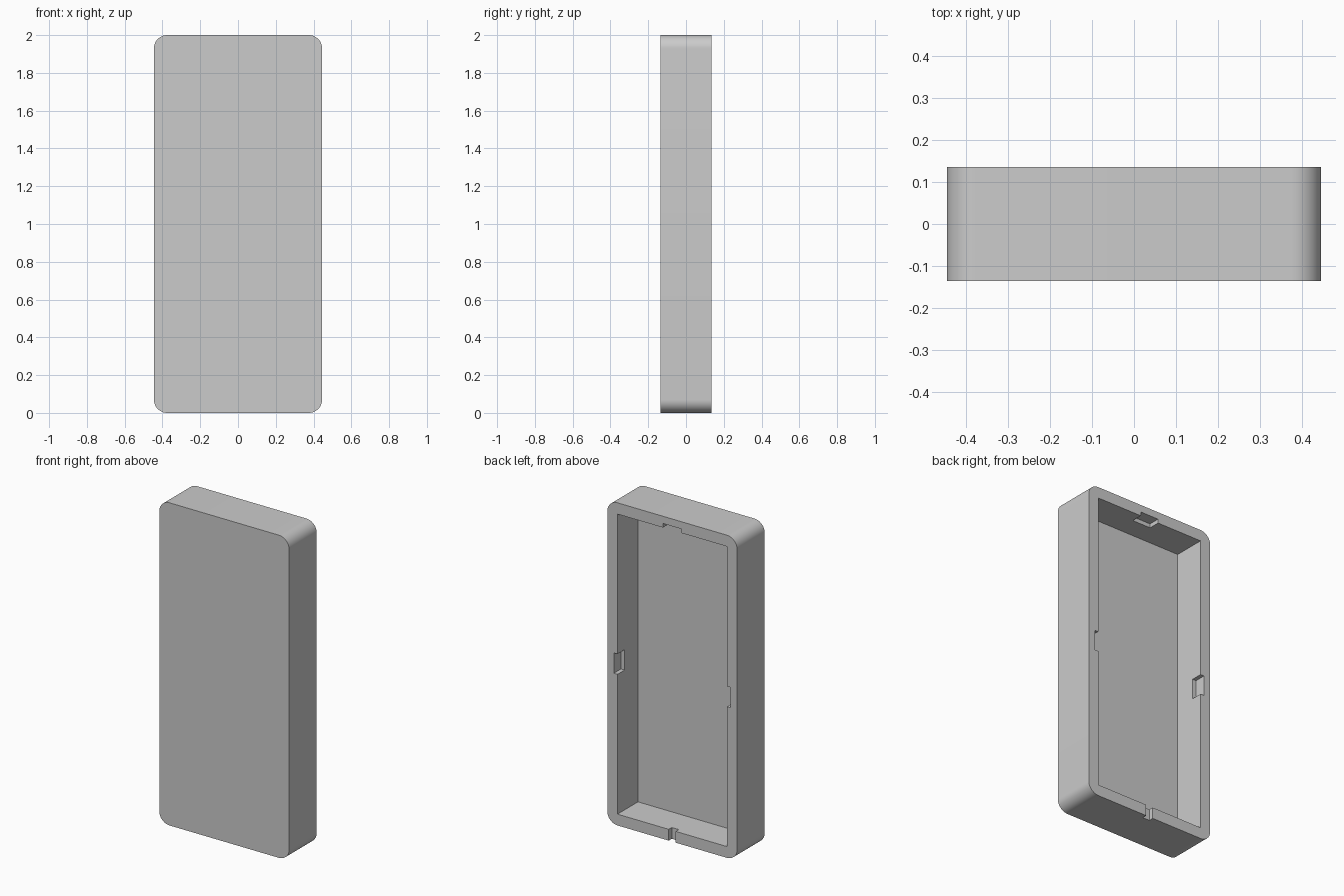
import bpy
import bmesh
import math
from mathutils import Matrix, Vector

default = bpy.data.objects.get("Cube")
if default:
    bpy.data.objects.remove(default, do_unlink=True)

# Overall dimensions
W, D, H = 0.89, 0.27, 2.0
WALL, RADIUS = 0.07, 0.07
BACK = D / 2

grey = bpy.data.materials.new("light_grey")
grey.use_nodes = True
grey.diffuse_color = (0.6, 0.6, 0.6, 1)
grey.node_tree.nodes["Principled BSDF"].inputs["Base Color"].default_value = (0.6, 0.6, 0.6, 1)


def box(name, low, high, radius=0):
    """Box between two corners, optionally rounding the edges along y."""
    low, high = Vector(low), Vector(high)
    bm = bmesh.new()
    bmesh.ops.create_cube(bm, size=1)
    bmesh.ops.transform(bm, verts=bm.verts, matrix=Matrix.Translation((low + high) / 2)
                        @ Matrix.Diagonal((*(high - low), 1)))
    if radius:
        edges = [e for e in bm.edges if abs(e.verts[0].co.y - e.verts[1].co.y) > D / 2]
        bmesh.ops.bevel(bm, geom=edges, offset=radius, segments=12, profile=0.5, affect='EDGES')
    mesh = bpy.data.meshes.new(name)
    bm.to_mesh(mesh)
    bm.free()
    mesh.materials.append(grey)
    obj = bpy.data.objects.new(name, mesh)
    bpy.context.collection.objects.link(obj)
    return obj


def cut(target, low, high):
    """Cut a box out of the target."""
    cutter = box("cutter", low, high)
    cutter.hide_render = True
    mod = target.modifiers.new("cut", 'BOOLEAN')
    mod.object = cutter
    mod.operation = 'DIFFERENCE'
    mod.solver = 'EXACT'
    bpy.context.view_layer.objects.active = target
    bpy.ops.object.modifier_apply(modifier=mod.name)
    bpy.data.objects.remove(cutter, do_unlink=True)


# Rounded tray body
tray = box("case_shell", (-W / 2, -BACK, 0), (W / 2, BACK, H), RADIUS)

# Square-cornered cavity, open at the back
inner_x = W / 2 - WALL
inner_top = H - WALL
cut(tray, (-inner_x, -BACK + WALL, WALL), (inner_x, BACK + 0.1, inner_top))

# Clip notches in the two sides and the top of the rim
half, bite, depth = 0.063, 0.025, 0.07
for side in (-1, 1):
    xs = sorted((side * (inner_x - 0.05), side * (inner_x + bite)))
    cut(tray, (xs[0], BACK - depth, H / 2 - half), (xs[1], BACK + 0.1, H / 2 + half))
cut(tray, (-half, BACK - depth, inner_top - 0.05), (half, BACK + 0.1, inner_top + bite))

# Narrow slot through the bottom rim
cut(tray, (-0.024, BACK - 0.03, -0.1), (0.024, BACK + 0.1, WALL + 0.05))

# Smooth corners, sharp edges
bpy.ops.object.select_all(action='DESELECT')
tray.select_set(True)
bpy.context.view_layer.objects.active = tray
bpy.ops.object.shade_smooth_by_angle(angle=math.radians(30))
